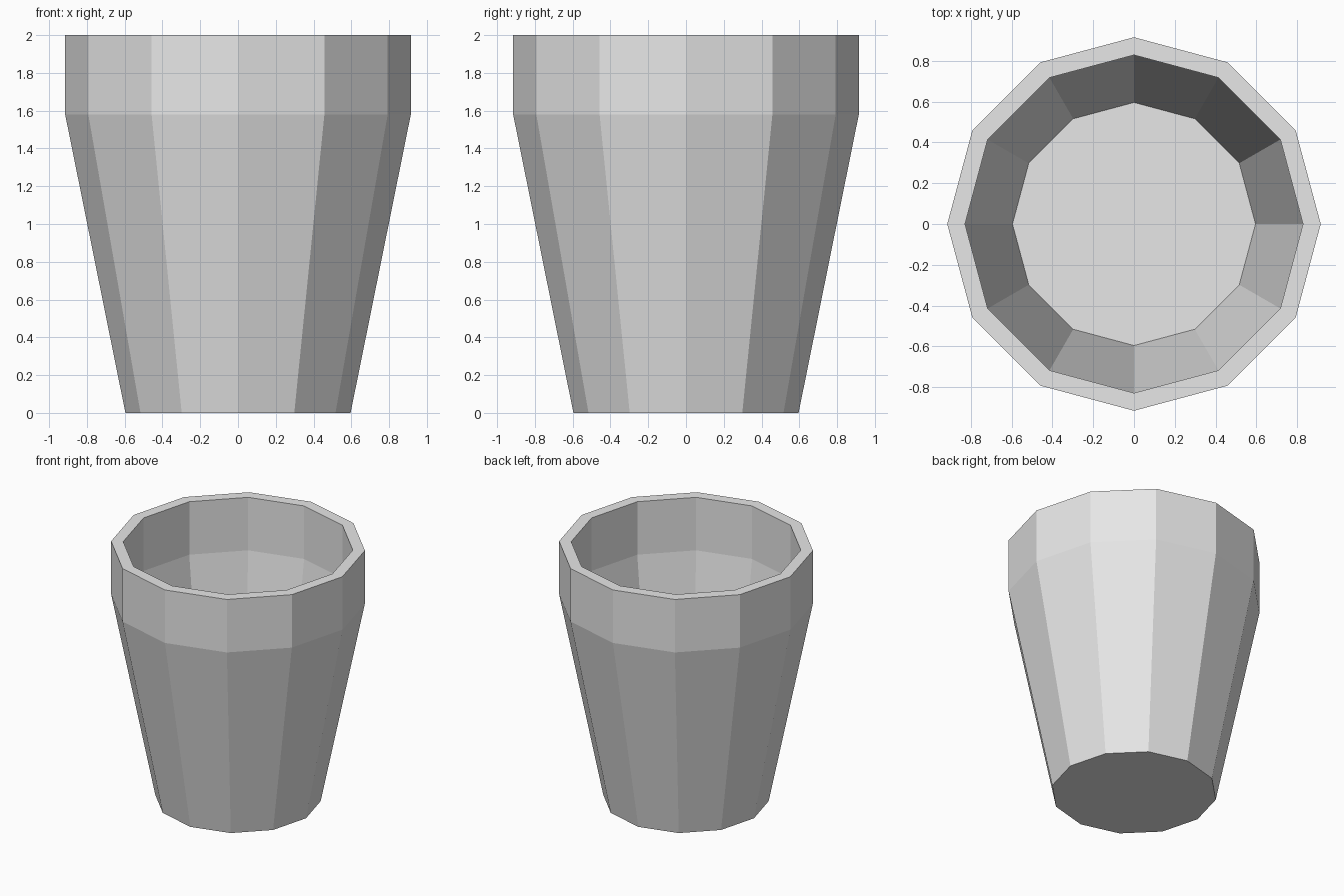
import bpy
import bmesh
from math import cos, sin, tau

cube = bpy.data.objects.get("Cube")
if cube:
    bpy.data.objects.remove(cube, do_unlink=True)

SIDES = 12

# Plain grey material
grey = bpy.data.materials.new("plain_grey")
grey.use_nodes = True
colour = (0.8, 0.8, 0.8, 1.0)
grey.diffuse_color = colour
grey.node_tree.nodes["Principled BSDF"].inputs["Base Color"].default_value = colour

# Cup wall profile as (radius, height): outside going up, then inside going down
profile = [
    (0.596, 0.0),
    (0.915, 1.58),
    (0.915, 2.0),
    (0.828, 2.0),
    (0.828, 1.58),
    (0.5955, 0.004),
]

bm = bmesh.new()
rings = [
    [bm.verts.new((r * cos(tau * i / SIDES), r * sin(tau * i / SIDES), z))
     for i in range(SIDES)]
    for r, z in profile
]

# Walls and rim
for low, high in zip(rings, rings[1:]):
    for i in range(SIDES):
        j = (i + 1) % SIDES
        bm.faces.new((low[i], low[j], high[j], high[i]))

# Underside and inner floor
bm.faces.new(rings[0][::-1])
bm.faces.new(rings[-1])

mesh = bpy.data.meshes.new("cup")
bm.to_mesh(mesh)
bm.free()
mesh.materials.append(grey)

cup = bpy.data.objects.new("cup", mesh)
bpy.context.collection.objects.link(cup)
